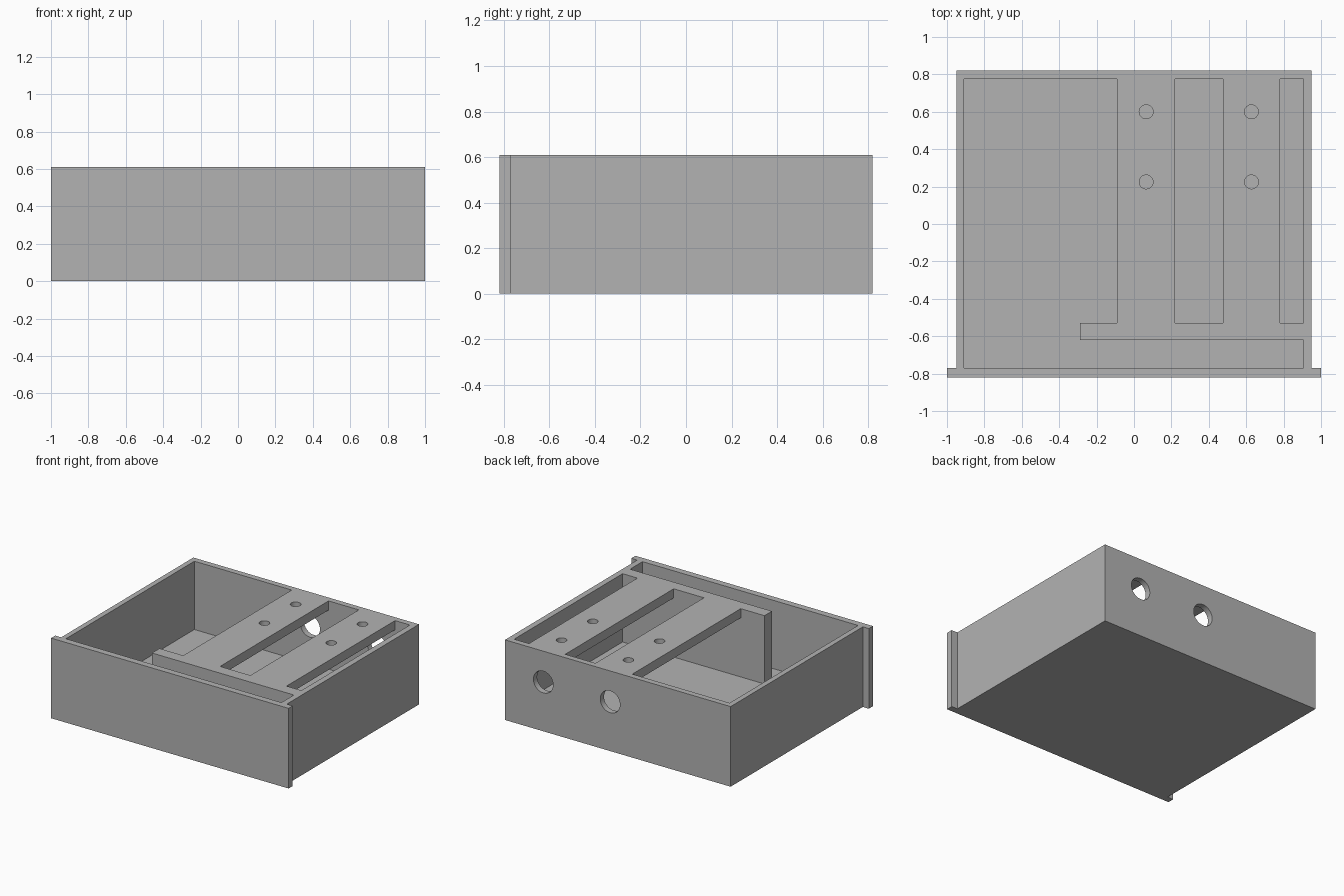
import bpy, bmesh
from mathutils import Matrix

cube = bpy.data.objects.get("Cube")
if cube:
    bpy.data.objects.remove(cube, do_unlink=True)

HEIGHT, FLOOR, SHELF = 0.61, 0.09, 0.54   # shelf = underside of the straps
BACK, FRONT = 0.775, -0.77                # inner faces of the end walls
LEFT, RIGHT = 0.905, -0.91                # inner faces of the side walls
DIV_FRONT, DIV_BACK = -0.62, -0.53        # upright divider
ABOVE = 0.8

grey = bpy.data.materials.new("plain grey")
grey.use_nodes = True
grey.diffuse_color = (0.45, 0.45, 0.45, 1)
grey.node_tree.nodes["Principled BSDF"].inputs["Base Color"].default_value = (0.45, 0.45, 0.45, 1)


def new_object(name, bm):
    bmesh.ops.recalc_face_normals(bm, faces=bm.faces)
    mesh = bpy.data.meshes.new(name)
    bm.to_mesh(mesh)
    bm.free()
    mesh.materials.append(grey)
    obj = bpy.data.objects.new(name, mesh)
    bpy.context.collection.objects.link(obj)
    return obj


def prism(name, outline, z0, z1):
    bm = bmesh.new()
    face = bm.faces.new([bm.verts.new((x, y, z0)) for x, y in outline])
    top = bmesh.ops.extrude_face_region(bm, geom=[face])["geom"]
    verts = [v for v in top if isinstance(v, bmesh.types.BMVert)]
    bmesh.ops.translate(bm, verts=verts, vec=(0, 0, z1 - z0))
    return new_object(name, bm)


def box(name, x0, x1, y0, y1, z0, z1):
    return prism(name, [(x0, y0), (x1, y0), (x1, y1), (x0, y1)], z0, z1)


def cylinder(name, radius, depth, centre, axis="Z"):
    bm = bmesh.new()
    turn = Matrix.Rotation(1.570796, 4, "X") if axis == "Y" else Matrix()
    bmesh.ops.create_cone(bm, cap_ends=True, segments=40, radius1=radius, radius2=radius,
                          depth=depth, matrix=Matrix.Translation(centre) @ turn)
    return new_object(name, bm)


def cut(target, cutter):
    cutter.hide_render = True
    mod = target.modifiers.new(cutter.name, "BOOLEAN")
    mod.operation = "DIFFERENCE"
    mod.solver = "EXACT"
    mod.object = cutter
    bpy.context.view_layer.objects.active = target
    bpy.ops.object.modifier_apply(modifier=mod.name)
    bpy.data.objects.remove(cutter, do_unlink=True)


# Drawer block with a slightly wider front plate
drawer = prism("drawer", [(-1, -0.82), (1, -0.82), (1, FRONT), (0.95, FRONT),
                          (0.95, 0.82), (-0.95, 0.82), (-0.95, FRONT), (-1, FRONT)], 0, HEIGHT)

# Open compartment wrapping round the divider
cut(drawer, prism("compartment", [(RIGHT, FRONT), (LEFT, FRONT), (LEFT, DIV_FRONT),
                                  (-0.29, DIV_FRONT), (-0.29, DIV_BACK), (-0.09, DIV_BACK),
                                  (-0.09, BACK), (RIGHT, BACK)], FLOOR, ABOVE))

# Hollow beneath the two straps
cut(drawer, box("hollow", -0.2, LEFT, DIV_BACK, BACK, FLOOR, SHELF))

# Slots beside the straps
for x0, x1 in ((0.22, 0.475), (0.78, LEFT)):
    cut(drawer, box("slot", x0, x1, DIV_BACK, BACK, 0.3, ABOVE))

# Screw holes in the straps and round openings in the back wall
for x in (0.065, 0.628):
    for y in (0.225, 0.6):
        cut(drawer, cylinder("screw_hole", 0.037, 0.3, (x, y, HEIGHT)))
    cut(drawer, cylinder("back_opening", 0.083, 0.2, (x, 0.8, 0.375), "Y"))

bpy.ops.object.select_all(action="DESELECT")
drawer.select_set(True)
bpy.context.view_layer.objects.active = drawer
bpy.ops.object.shade_smooth_by_angle()
